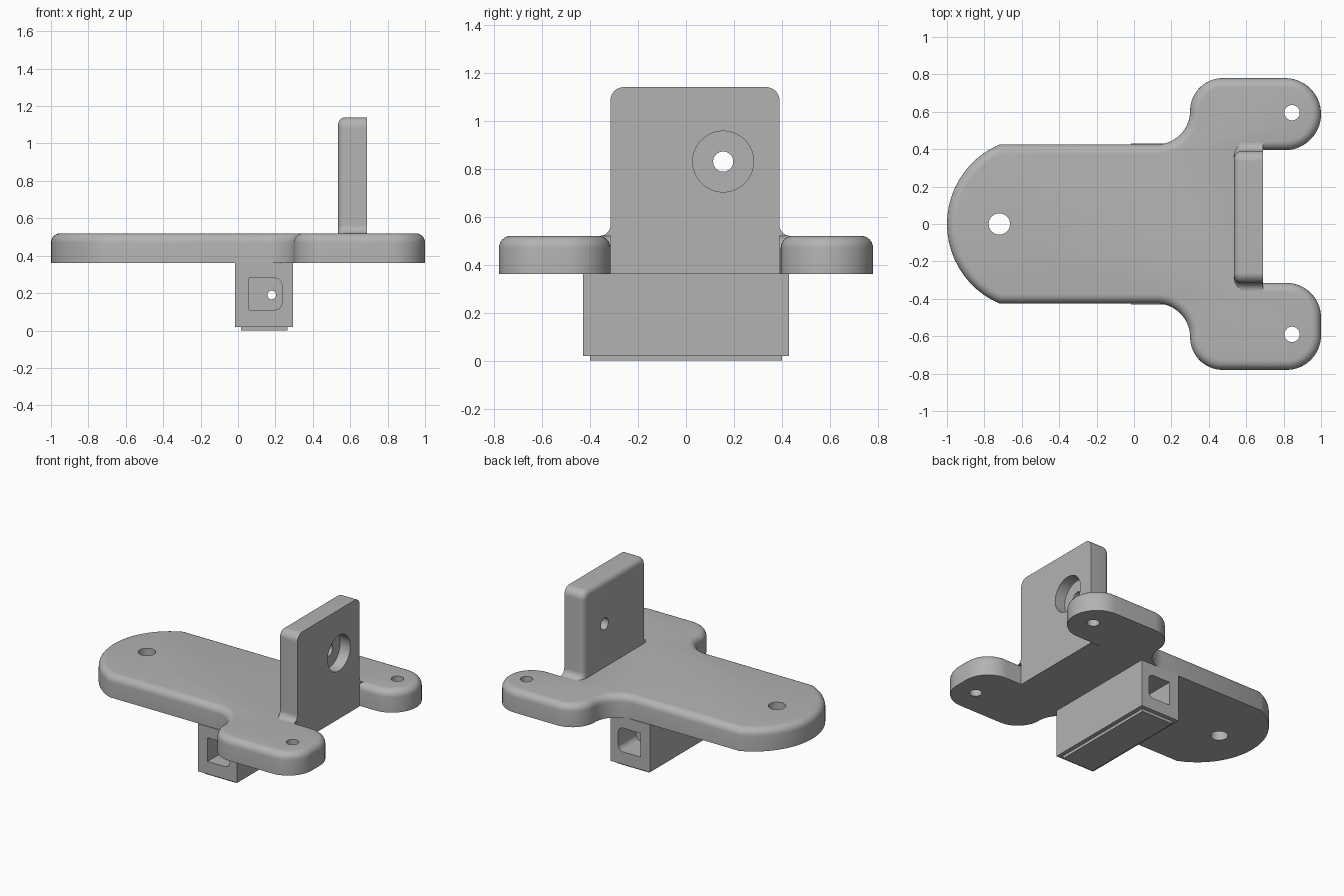
import bpy, bmesh, math
from mathutils import Vector

cube = bpy.data.objects.get("Cube")
if cube:
    bpy.data.objects.remove(cube, do_unlink=True)

# One plain grey for everything
grey = bpy.data.materials.new("plain_grey")
grey.use_nodes = True
COLOUR = (0.45, 0.45, 0.45, 1)
grey.diffuse_color = COLOUR
grey.node_tree.nodes["Principled BSDF"].inputs["Base Color"].default_value = COLOUR


def arc(cx, cy, r, start, end):
    n = max(2, round(abs(end - start) / 6))
    angles = [math.radians(start + (end - start) * i / n) for i in range(n + 1)]
    return [Vector((cx + r * math.cos(a), cy + r * math.sin(a))) for a in angles]


def tidy(points):
    """Drop repeated points."""
    out = []
    for p in map(Vector, points):
        if not out or (p - out[-1]).length > 1e-4:
            out.append(p)
    return out


def inset(points, d, closed):
    """Move a counter-clockwise outline inward by d."""
    n, out = len(points), []
    for i, p in enumerate(points):
        normals = []
        for a, b in ((i - 1, i), (i, i + 1)):
            if closed or (a >= 0 and b < n):
                t = (points[b % n] - points[a % n]).normalized()
                normals.append(Vector((-t.y, t.x)))
        m, k = normals[0], normals[-1]
        out.append(p + (m + k) * d / (1 + m.dot(k)))
    return out


def slab(name, outline, depth, place, radius=0.0, closed=True):
    """Extrude an outline, rounding the rim of its far side."""
    outline = tidy(outline)
    rings = [(0, 0), (0, depth - radius)]
    if radius:
        for i in range(1, 7):
            a = math.pi / 2 * i / 6
            rings.append((radius * (1 - math.cos(a)), depth - radius * (1 - math.sin(a))))
    bm = bmesh.new()
    loops = [[bm.verts.new(place(p.x, p.y, w)) for p in inset(outline, d, closed)]
             for d, w in rings]
    n = len(outline)
    for low, high in zip(loops, loops[1:]):
        for i in range(n):
            j = (i + 1) % n
            bm.faces.new((low[i], low[j], high[j], high[i]))
    bm.faces.new(loops[0][::-1])
    bm.faces.new(loops[-1])
    bmesh.ops.recalc_face_normals(bm, faces=bm.faces)
    mesh = bpy.data.meshes.new(name)
    bm.to_mesh(mesh)
    bm.free()
    obj = bpy.data.objects.new(name, mesh)
    bpy.context.collection.objects.link(obj)
    obj.data.materials.append(grey)
    return obj


def box(name, x, y, z):
    outline = [(x[0], y[0]), (x[1], y[0]), (x[1], y[1]), (x[0], y[1])]
    return slab(name, outline, z[1] - z[0], lambda u, v, w: (u, v, z[0] + w))


def drill(name, centre, r, length, rotation=(0, 0, 0)):
    bpy.ops.mesh.primitive_cylinder_add(vertices=48, radius=r, depth=length,
                                        location=centre, rotation=rotation)
    obj = bpy.context.object
    obj.name = name
    obj.data.materials.append(grey)
    return obj


def activate(obj):
    bpy.ops.object.select_all(action='DESELECT')
    obj.select_set(True)
    bpy.context.view_layer.objects.active = obj


def cut(obj, cutters):
    for cutter in cutters:
        cutter.hide_render = True
        mod = obj.modifiers.new("cut", 'BOOLEAN')
        mod.operation, mod.solver, mod.object = 'DIFFERENCE', 'EXACT', cutter
        activate(obj)
        bpy.ops.object.modifier_apply(modifier=mod.name)
        bpy.data.objects.remove(cutter, do_unlink=True)


ALONG_X = (0, math.pi / 2, 0)
ALONG_Y = (math.pi / 2, 0, 0)
BASE, TOP = 0.36, 0.52

# Base plate with a round end and two lobes
outline = (arc(-0.5375, 0, 0.4625, 113.2, 246.8)
           + arc(0.12, -0.605, 0.18, 90, 0) + arc(0.475, -0.605, 0.175, 180, 270)
           + arc(0.815, -0.595, 0.185, 270, 360) + arc(0.815, -0.5, 0.185, 0, 90)
           + [(0.62, -0.315), (0.62, 0.395)]
           + arc(0.8075, 0.5875, 0.1925, -90, 90)
           + arc(0.475, 0.605, 0.175, 90, 180) + arc(0.12, 0.605, 0.18, 0, -90))
plate = slab("base_plate", outline, TOP - BASE, lambda u, v, w: (u, v, BASE + w), 0.05)
cut(plate, [drill("hole_cutter", (x, y, 0.44), r, 0.5)
            for x, y, r in ((-0.72, 0, 0.057), (0.845, 0.595, 0.041), (0.845, -0.59, 0.041))])

# Upright wall, flared where it meets the plate
LEFT, RIGHT, HEIGHT, FLARE, CORNER = 0.39, -0.315, 1.14, 0.045, 0.055
profile = (arc(LEFT + FLARE, TOP + FLARE, FLARE, 270, 180)
           + arc(LEFT - CORNER, HEIGHT - CORNER, CORNER, 0, 90)
           + arc(RIGHT + CORNER, HEIGHT - CORNER, CORNER, 90, 180)
           + arc(RIGHT - FLARE, TOP + FLARE, FLARE, 0, -90))
wall = slab("upright_wall", profile, 0.155, lambda u, v, w: (0.69 - w, u, v), 0.04, closed=False)
cut(wall, [drill("counterbore_cutter", (0.71, 0.155, 0.83), 0.127, 0.2, ALONG_X),
           drill("bolt_hole_cutter", (0.6, 0.155, 0.83), 0.042, 0.5, ALONG_X)])

# Foot of the wall, filling the gap between the lobes
foot = box("wall_foot", (0.58, 0.69), (RIGHT, LEFT), (BASE, TOP))

# Block under the plate, with a pocket in each end joined by a thin bore
block = box("lower_block", (-0.015, 0.295), (-0.43, 0.43), (0.02, BASE))
pocket = [(0.06, 0.11)] + arc(0.195, 0.15, 0.04, -90, 0) + arc(0.195, 0.24, 0.04, 0, 90) + [(0.06, 0.28)]
cutters = [slab("pocket_cutter", pocket, 0.3, lambda u, v, w, s=s: (u, s * (0.23 + w), v))
           for s in (-1, 1)]
cut(block, cutters + [drill("bore_cutter", (0.18, 0, 0.19), 0.023, 0.6, ALONG_Y)])

# Thin pad on the underside of the block
pad = box("bottom_pad", (0.015, 0.265), (-0.4, 0.4), (0, 0.02))

for part in (plate, wall, foot, block, pad):
    activate(part)
    bpy.ops.object.shade_smooth_by_angle(angle=math.radians(30))
